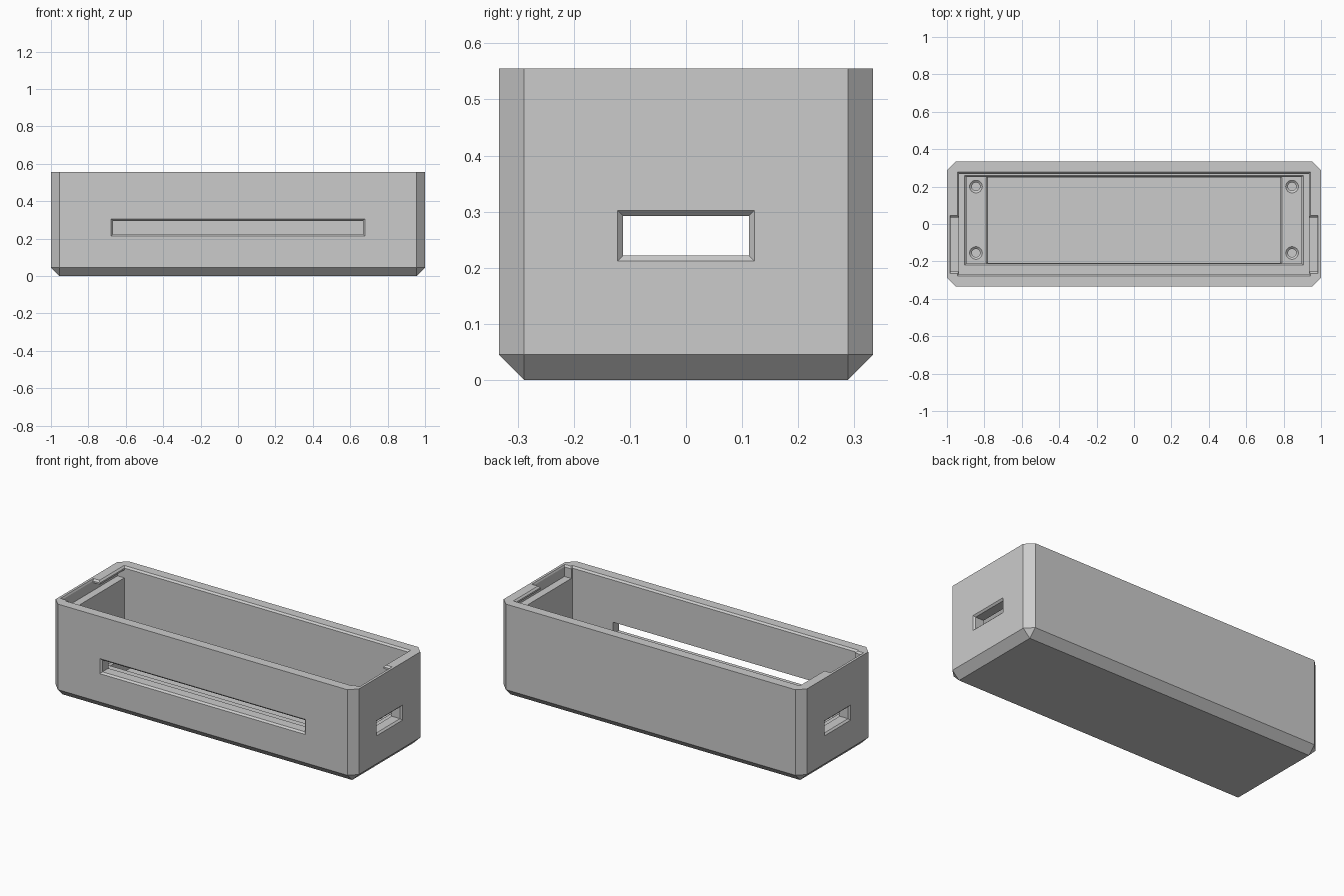
import bpy
import bmesh
from math import cos, sin, pi
from mathutils import Matrix, Vector

if "Cube" in bpy.data.objects:
    bpy.data.objects.remove(bpy.data.objects["Cube"], do_unlink=True)

L, W, H = 2.0, 0.667, 0.555      # outer size
EDGE = 0.045                     # outer chamfer
LIP = 0.01                       # small chamfer around openings
SHELF, PAD, FLOOR = 0.215, 0.15, 0.055

grey = bpy.data.materials.new("light grey plastic")
grey.use_nodes = True
grey.diffuse_color = (0.6, 0.6, 0.6, 1)
grey.node_tree.nodes["Principled BSDF"].inputs["Base Color"].default_value = (0.6, 0.6, 0.6, 1)


def add_object(name, bm):
    bmesh.ops.recalc_face_normals(bm, faces=bm.faces)
    mesh = bpy.data.meshes.new(name)
    bm.to_mesh(mesh)
    bm.free()
    obj = bpy.data.objects.new(name, mesh)
    bpy.context.collection.objects.link(obj)
    mesh.materials.append(grey)
    return obj


def rect(u, v):
    return [(-u, -v), (u, -v), (u, v), (-u, v)]


def circle(r, n=32):
    return [(r * cos(2 * pi * i / n), r * sin(2 * pi * i / n)) for i in range(n)]


def cutter(origin, depth, shape, size, grow=(LIP, LIP), out=0.005, rot=Matrix()):
    """Pocket sunk along local -z, with a chamfered mouth at the origin."""
    bm = bmesh.new()
    rings = []
    for w, k in ((-depth, 0), (-LIP, 0), (out, 1 + out / LIP)):
        pts = shape(*[s + g * k for s, g in zip(size, grow)])
        rings.append([bm.verts.new(Vector(origin) + rot @ Vector((u, v, w))) for u, v in pts])
    n = len(rings[0])
    for a, b in zip(rings, rings[1:]):
        for i in range(n):
            j = (i + 1) % n
            bm.faces.new((a[i], a[j], b[j], b[i]))
    bm.faces.new(rings[0])
    bm.faces.new(rings[-1])
    obj = add_object("cutter", bm)
    obj.hide_render = True
    return obj


# Outer block with chamfered corners and bottom edges
bm = bmesh.new()
bmesh.ops.create_cube(bm, size=1)
bmesh.ops.scale(bm, vec=(L, W, H), verts=bm.verts)
bmesh.ops.translate(bm, vec=(0, 0, H / 2), verts=bm.verts)
edges = [e for e in bm.edges if min(v.co.z for v in e.verts) < 0.01]
bmesh.ops.bevel(bm, geom=edges, offset=EDGE, segments=1, affect='EDGES')
case = add_object("case_body", bm)

# Main cavity, shelf pocket and deep floor pocket
cuts = [
    cutter((0, 0, H), H - SHELF, rect, (0.935, 0.267)),
    cutter((0, 0.02, SHELF), SHELF - PAD, rect, (0.895, 0.23)),
    cutter((0, 0.02, PAD), PAD - FLOOR, rect, (0.78, 0.229), grow=(LIP, 0)),
]

for side in (-1, 1):
    # Lid entry notch, open at the top
    cuts.append(cutter((side * 0.95, -0.11, H), 0.067, rect, (0.03, 0.145), grow=(0.005, LIP)))
    # Sliding groove running back beneath the rim
    cuts.append(cutter((side * 0.95, 0.005, H - 0.02), 0.047, rect, (0.03, 0.26),
                       grow=(0, 0), out=0))
    # Screw holes in the end pads
    for y in (0.2, -0.155):
        cuts.append(cutter((side * 0.845, y, PAD), 0.07, circle, (0.022,), grow=(0.012,)))
    # Cable window in each end wall
    rot = Matrix.Rotation(side * pi / 2, 4, 'Y')
    cuts.append(cutter((side * L / 2, 0, 0.257), 0.1, rect, (0.035, 0.112), rot=rot))

# Long display slot in the front wall
cuts.append(cutter((0, -W / 2, 0.259), 0.1, rect, (0.668, 0.035),
                   rot=Matrix.Rotation(pi / 2, 4, 'X')))

for c in cuts:
    mod = case.modifiers.new("cut", 'BOOLEAN')
    mod.operation = 'DIFFERENCE'
    mod.solver = 'EXACT'
    mod.object = c

# Bake the cuts and drop the helpers
graph = bpy.context.evaluated_depsgraph_get()
baked = bpy.data.meshes.new_from_object(case.evaluated_get(graph))
case.modifiers.clear()
case.data = baked
baked.materials.clear()
baked.materials.append(grey)
for p in baked.polygons:
    p.material_index = 0
    p.use_smooth = False
for c in cuts:
    bpy.data.objects.remove(c, do_unlink=True)
